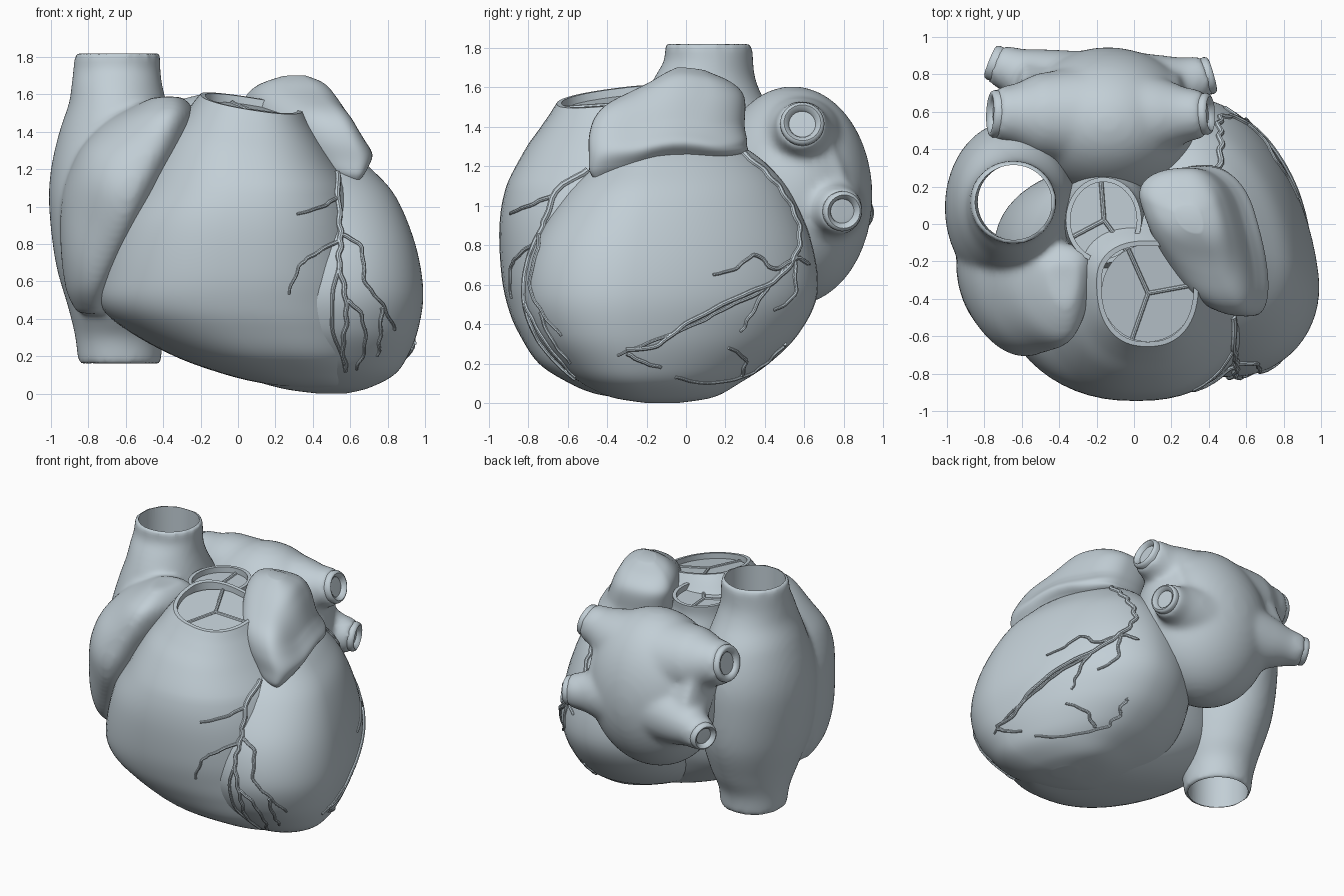
import bpy, bmesh, math
from mathutils import Vector
from mathutils.bvhtree import BVHTree

old = bpy.data.objects.get("Cube")
if old:
    bpy.data.objects.remove(old, do_unlink=True)

mat = bpy.data.materials.new("pale_blue_grey")
mat.use_nodes = True
mat.diffuse_color = (0.54, 0.62, 0.67, 1)
mat.node_tree.nodes["Principled BSDF"].inputs["Base Color"].default_value = mat.diffuse_color
SIDES = 64


def finish(ob, angle=40):
    """Turn modifiers and curves into a mesh, shade smooth, keep sharp rims."""
    bpy.ops.object.select_all(action='DESELECT')
    ob.select_set(True)
    bpy.context.view_layer.objects.active = ob
    bpy.ops.object.convert(target='MESH')
    bpy.ops.object.shade_smooth_by_angle(angle=math.radians(angle))


def add_object(name, data):
    ob = bpy.data.objects.new(name, data)
    data.materials.append(mat)
    bpy.context.collection.objects.link(ob)
    return ob


def skin(bm, rings):
    """Bridge a list of point rings and cap both ends."""
    vs = [[bm.verts.new(p) for p in ring] for ring in rings]
    n = len(vs[0])
    for a, b in zip(vs, vs[1:]):
        for i in range(n):
            j = (i + 1) % n
            bm.faces.new((a[i], a[j], b[j], b[i]))
    bm.faces.new(vs[0])
    bm.faces.new(vs[-1])


def mesh_object(name, bm):
    bmesh.ops.recalc_face_normals(bm, faces=bm.faces)
    me = bpy.data.meshes.new(name)
    bm.to_mesh(me)
    bm.free()
    return add_object(name, me)


def blend(ob, rounds, cutter=None):
    """Fuse overlapping pieces into one soft body, then bore it."""
    remesh = ob.modifiers.new("fuse", 'REMESH')
    remesh.mode = 'VOXEL'
    remesh.voxel_size = .02
    smooth = ob.modifiers.new("soften", 'SMOOTH')
    smooth.factor = .5
    smooth.iterations = rounds
    if cutter:
        bore = ob.modifiers.new("bore", 'BOOLEAN')
        bore.operation = 'DIFFERENCE'
        bore.object = cutter
    finish(ob, 50)


def spline(pts, steps):
    """Catmull-Rom samples through points of any dimension."""
    out = []
    for i in range(len(pts) - 1):
        a, b, c, d = (pts[max(0, min(len(pts) - 1, i + k))] for k in (-1, 0, 1, 2))
        for s in range(steps):
            t = s / steps
            out.append([q + t / 2 * (r - p + t * (2 * p - 5 * q + 4 * r - w
                        + t * (3 * (q - r) + w - p))) for p, q, r, w in zip(a, b, c, d)])
    return out + [list(pts[-1])]


def section(row, centre, power, warp):
    """Rounded outline from (z, x low, x high, y low, y high)."""
    z, x0, x1, y0, y1 = row
    cx, cy = x0 + centre[0] * (x1 - x0), y0 + centre[1] * (y1 - y0)
    ring = []
    for i in range(SIDES):
        a = math.tau * i / SIDES
        c, s = math.cos(a), math.sin(a)
        u = math.copysign(abs(c) ** (2 / power), c)
        v = math.copysign(abs(s) ** (2 / power), s)
        ring.append(warp(cx + u * (x1 - cx if u > 0 else cx - x0),
                         cy + v * (y1 - cy if v > 0 else cy - y0), z))
    return ring


def plain(x, y, z):
    return (x, y, z)


def loft(bm, rows, centre=(.5, .5), power=2, warp=plain, wall=0, depth=0):
    rows = spline(rows, 6)
    if wall:
        z, x0, x1, y0, y1 = rows[-1]
        inner = [x0 + wall, x1 - wall, y0 + wall, y1 - wall]
        rows += [[z] + inner, [z - depth] + inner]
    skin(bm, [section(r, centre, power, warp) for r in rows])


def loft_object(name, rows, **shape):
    bm = bmesh.new()
    loft(bm, rows, **shape)
    ob = mesh_object(name, bm)
    finish(ob)
    return ob


# Ventricles
def tilt(x, y, z):
    """Slope the outflow rim down toward the front and left."""
    f = max(0, min(1, (z - 1.1) / .4))
    return (x, y, z + f * (.12 * (y + .37) - .16 * (x - .075)))


def long_axis(x, y, z):
    """Swing the chamber so its back lies nearer the middle."""
    return (x - .12 * (y + .3), y, z)


right_ventricle = loft_object("right_ventricle", [
    (.03, .34, .6, -.36, -.1), (.05, .16, .64, -.47, .02), (.1, -.06, .68, -.59, .12),
    (.2, -.34, .72, -.745, .2), (.35, -.61, .74, -.845, .26), (.48, -.74, .74, -.9, .3),
    (.65, -.735, .73, -.935, .33), (.9, -.66, .69, -.945, .33), (1.1, -.54, .62, -.91, .3),
    (1.3, -.4, .5, -.82, .12), (1.43, -.29, .42, -.735, 0), (1.55, -.2, .345, -.655, -.09)],
    centre=(.5, .61), power=2.35, warp=tilt, wall=.025, depth=.3)
left_ventricle = loft_object("left_ventricle", [
    (0, .45, .59, -.2, -.04), (.03, .24, .71, -.38, .14), (.1, .02, .84, -.53, .27),
    (.2, -.15, .91, -.65, .42), (.35, -.25, .965, -.765, .57), (.55, -.28, .99, -.82, .665),
    (.8, -.26, .95, -.77, .64), (1.05, -.2, .855, -.62, .54), (1.2, -.05, .73, -.48, .42),
    (1.3, .08, .61, -.38, .29), (1.38, .2, .46, -.2, .15)],
    centre=(.57, .37), warp=long_axis)

# Aortic root
loft_object("aortic_root", [
    (.9, -.45, .15, -.3, .4), (1.3, -.39, .08, -.23, .3),
    (1.45, -.37, .045, -.215, .25), (1.54, -.365, .04, -.21, .25)], wall=.025, depth=.3)


def tube(name, pts, radius, tip=1):
    cu = bpy.data.curves.new(name, 'CURVE')
    cu.dimensions = '3D'
    cu.bevel_depth = radius
    cu.bevel_resolution = 2
    cu.use_fill_caps = True
    sp = cu.splines.new('POLY')
    sp.points.add(len(pts) - 1)
    for i, p in enumerate(pts):
        sp.points[i].co = (*p, 1)
        sp.points[i].radius = 1 + (tip - 1) * i / len(pts)
    finish(add_object(name, cu))


def valve(name, x, y, z, rx, ry, spokes, warp=plain):
    """Three sunken cusps with a raised seam between each pair."""
    cuts = [math.radians(a) for a in spokes]

    def at(r, a, drop):
        return warp(x + r * rx * math.cos(a), y + r * ry * math.sin(a), z - drop)
    bm = bmesh.new()
    rings = []
    for k in range(1, 17):
        r = k / 16
        ring = []
        for i in range(SIDES):
            a = math.tau * i / SIDES
            gap = min(abs(math.remainder(a - c, math.tau)) for c in cuts)
            ring.append(at(r, a, .25 * math.sin(min(1.57, 1.6 * r * gap)) * math.sqrt(1 - r ** 3)))
        rings.append(ring)
    skin(bm, rings)
    finish(mesh_object(name, bm), 60)
    for i, a in enumerate(cuts):
        tube(f"{name}_seam_{i + 1}", [at(r / 4, a, 0) for r in range(5)], .012)


valve("pulmonary_valve", .075, -.37, 1.51, .25, .26, (10, 115, 250), tilt)
valve("aortic_valve", -.16, .02, 1.5, .185, .21, (95, 205, 310))


# Right atrium, great veins and auricle, fused and bored right through
def ripple(x, y, z):
    return (x, y + .015 * math.sin(9 * z + 8 * x), z + .01 * math.sin(13 * x))


right_heart = bmesh.new()
loft(right_heart, [
    (.16, -.855, -.41, -.11, .34), (.3, -.87, -.4, -.14, .36), (.45, -.905, -.35, -.25, .43),
    (.7, -.975, -.3, -.37, .52), (1, -1.01, -.28, -.38, .55), (1.2, -1, -.3, -.34, .54),
    (1.4, -.955, -.34, -.27, .48), (1.55, -.905, -.38, -.21, .39), (1.65, -.89, -.405, -.16, .35),
    (1.74, -.88, -.415, -.11, .34), (1.82, -.875, -.415, -.11, .34)])
loft(right_heart, [
    (.42, -.86, -.72, -.3, -.13), (.55, -.92, -.68, -.46, -.1), (.8, -.95, -.53, -.62, -.09),
    (1.05, -.94, -.39, -.69, -.09), (1.25, -.87, -.28, -.7, -.09), (1.38, -.78, -.24, -.67, -.09),
    (1.48, -.68, -.225, -.61, -.09), (1.54, -.57, -.25, -.52, -.12), (1.58, -.46, -.3, -.42, -.2)],
    centre=(.65, .8), warp=ripple)
bore = loft_object("vein_bore", [(.1, -.835, -.435, -.085, .32), (1.9, -.85, -.44, -.085, .315)])
bore.hide_render = True
blend(mesh_object("right_atrium_and_auricle", right_heart), 10, bore)
bpy.data.objects.remove(bore, do_unlink=True)


# Left auricle, a slanted hood over the groove
def slant(x, y, z):
    lift = .09 * min(1, 3 * (y + .5)) * max(0, min(1, (1.42 - z) / .25))
    return (x - .3 * (y - .07), y + .012 * math.sin(17 * z), z + lift + .01 * math.sin(15 * y + 2))


loft_object("left_auricle", [
    (1.11, .38, .52, -.46, -.1), (1.17, .2, .6, -.5, .26), (1.25, .1, .64, -.5, .3),
    (1.35, .07, .6, -.48, .31), (1.48, .05, .54, -.43, .3), (1.58, .05, .49, -.3, .27),
    (1.65, .11, .44, -.15, .2), (1.69, .22, .35, -.04, .1)],
    centre=(.65, .7), power=2.3, warp=slant)


# Left atrium: one fused body with four short veins
def rings_along(p, q, profile):
    axis = (q - p).normalized()
    u = axis.orthogonal().normalized()
    v = axis.cross(u)
    return [[q + axis * d + r * (u * math.cos(math.tau * i / 32) + v * math.sin(math.tau * i / 32))
             for i in range(32)] for d, r in profile]


body = bmesh.new()
bmesh.ops.create_uvsphere(body, u_segments=48, v_segments=32, radius=1)
for v in body.verts:
    v.co = Vector((-.14, .54, 1.05)) + v.co * Vector((.48, .405, .555))
veins = [("upper_right", (-.25, .57, 1.3), (-.77, .59, 1.4), .28, .125),
         ("upper_left", (-.05, .57, 1.3), (.41, .59, 1.42), .28, .11),
         ("lower_right", (-.3, .68, 1), (-.77, .87, .96), .26, .095),
         ("lower_left", (0, .68, 1), (.42, .8, .97), .26, .1)]
corners = []
for side, p, q, wide, r in veins:
    p, q = Vector(p), Vector(q)
    skin(body, rings_along(p, q, [(-(q - p).length, wide), (-.25, r * 1.8),
                                  (-.14, r * 1.35), (-.03, r * 1.12)]))
    corners += rings_along(p, q, [(-.17, r * 1.2)])[0]
    lip = bmesh.new()
    skin(lip, rings_along(p, q, [(-.12, r), (-.05, r), (-.02, r * 1.02), (-.005, r * .95),
                                 (0, r * .85), (-.015, r * .66), (-.035, r * .6)]))
    finish(mesh_object(f"{side}_lung_vein", lip), 60)
web = [body.verts.new(c) for c in corners]
bmesh.ops.convex_hull(body, input=web)
bmesh.ops.delete(body, geom=[v for v in body.verts if not v.link_faces], context='VERTS')
blend(mesh_object("left_atrium", body), 14)

# Coronary vessels, laid on the ventricles
points, faces = [], []
for ob in (right_ventricle, left_ventricle):
    base = len(points)
    points += [v.co.copy() for v in ob.data.vertices]
    faces += [[base + i for i in f.vertices] for f in ob.data.polygons]
wall_tree = BVHTree.FromPolygons(points, faces)


def vessel(name, path, radius, from_front):
    laid = []
    for k, (a, z) in enumerate(spline(path, 8)):
        a += .005 * math.sin(k * 1.1)
        start, ray = ((a, -3, z), (0, 1, 0)) if from_front else ((3, a, z), (-1, 0, 0))
        hit = wall_tree.ray_cast(Vector(start), Vector(ray))[0]
        if hit:
            laid.append(hit - Vector(ray) * radius * .4)
    if len(laid) > 1:
        tube(name, laid, radius, .6)


front_paths = [
    [(.53, 1.18), (.54, .95), (.55, .82), (.54, .7), (.57, .55), (.58, .4), (.56, .25), (.58, .12)],
    [(.53, 1.05), (.45, 1), (.32, .96)],
    [(.54, .82), (.4, .74), (.33, .68), (.27, .53)],
    [(.56, .85), (.66, .78), (.68, .6), (.77, .48), (.84, .34)],
    [(.77, .46), (.76, .3), (.75, .2)],
    [(.58, .5), (.66, .42), (.68, .25), (.63, .13)],
    [(.54, .7), (.5, .4), (.58, .12)]]
side_paths = [
    [(.27, 1.28), (.4, 1.17), (.5, 1.05), (.57, .9), (.56, .76), (.45, .62), (.25, .53), (0, .4), (-.15, .29), (-.3, .27)],
    [(.62, .7), (.55, .73), (.4, .58), (.2, .48), (.05, .4), (-.2, .3), (-.35, .24)],
    [(.56, .74), (.45, .68), (.35, .75), (.25, .68), (.14, .65)],
    [(.55, .72), (.55, .55), (.45, .47)],
    [(.42, .6), (.33, .45), (.28, .36)],
    [(-.3, .25), (-.2, .2), (-.12, .18)],
    [(.5, .3), (.4, .2), (.28, .13), (.1, .1), (-.05, .13)],
    [(.28, .14), (.3, .22), (.22, .28)]]
for group, label in ((front_paths, "front"), (side_paths, "side")):
    for i, path in enumerate(group):
        vessel(f"{label}_coronary_{i + 1}", path, .017 if i == 0 else .012, label == "front")
